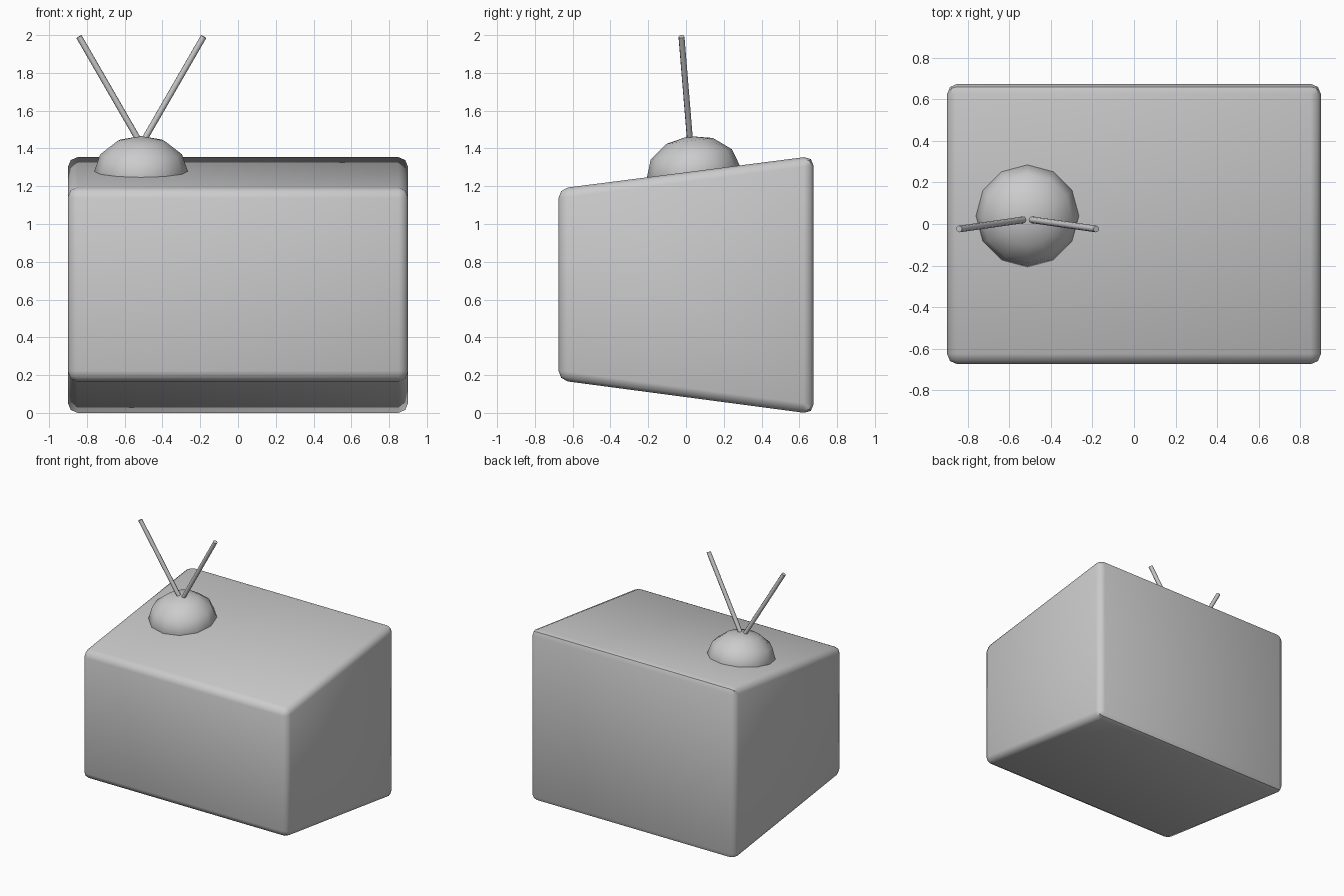
import bpy, bmesh, math
from mathutils import Vector

if "Cube" in bpy.data.objects:
    bpy.data.objects.remove(bpy.data.objects["Cube"])

def smooth(obj, angle):
    bpy.ops.object.select_all(action='DESELECT')
    obj.select_set(True)
    bpy.context.view_layer.objects.active = obj
    bpy.ops.object.shade_smooth_by_angle(angle=math.radians(angle))

# television cabinet: tapered box, taller at the back, with soft edges
bm = bmesh.new()
bmesh.ops.create_cube(bm, size=1)
for v in bm.verts:
    front, top = v.co.y < 0, v.co.z > 0
    z = (1.187 if top else 0.173) if front else (1.36 if top else -0.006)
    v.co = (math.copysign(0.9, v.co.x), -0.675 if front else 0.675, z)
bmesh.ops.bevel(bm, geom=bm.edges[:], offset=0.05, segments=2, profile=0.5, affect='EDGES')
mesh = bpy.data.meshes.new("cabinet")
bm.to_mesh(mesh)
bm.free()
cabinet = bpy.data.objects.new("cabinet", mesh)
bpy.context.collection.objects.link(cabinet)
smooth(cabinet, 46)

# flattened dome leaning with the sloping top
slope = math.atan2(0.173, 1.35)
bpy.ops.mesh.primitive_uv_sphere_add(segments=12, ring_count=6, radius=1,
                                     location=(-0.513, 0.04, 1.272), rotation=(slope, 0, 0))
dome = bpy.context.object
dome.name = "antenna_dome"
dome.scale = (0.25, 0.25, 0.195)
smooth(dome, 46)

# pair of antenna rods
for side, name in ((-1, "left_antenna"), (1, "right_antenna")):
    a = Vector((-0.512 + side * 0.0, 0.023, 1.42))
    b = Vector((-0.512 + side * 0.33, -0.024, 1.992))
    d = b - a
    bpy.ops.mesh.primitive_cylinder_add(vertices=8, radius=0.016, depth=d.length, location=(a + b) / 2,
                                        rotation=d.to_track_quat('Z', 'Y').to_euler())
    rod = bpy.context.object
    rod.name = name
    smooth(rod, 46)
